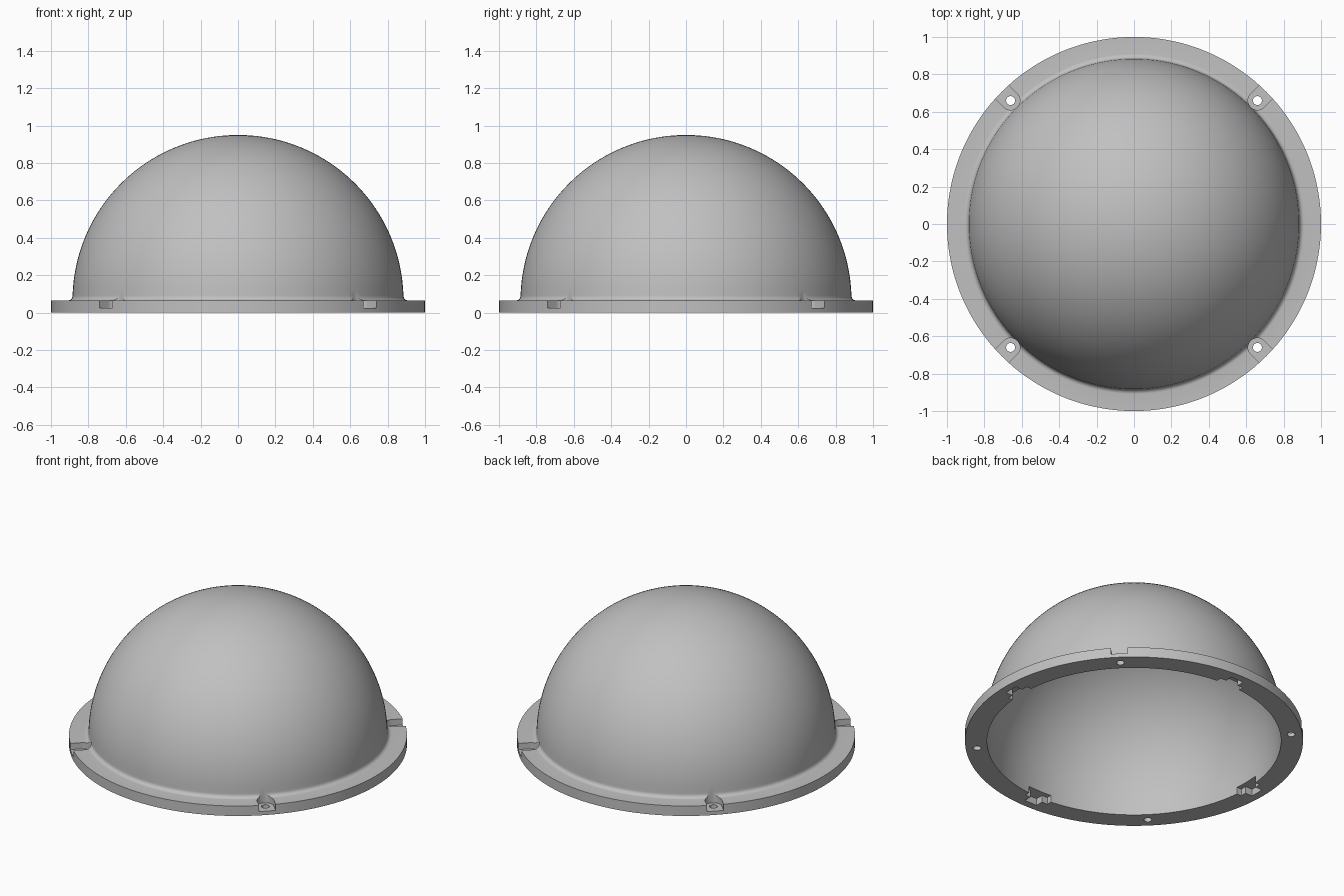
import bpy, bmesh
from math import sin, cos, pi, radians
from mathutils import Matrix

cube = bpy.data.objects.get("Cube")
if cube:
    bpy.data.objects.remove(cube, do_unlink=True)

grey = bpy.data.materials.new("light grey")
grey.use_nodes = True
colour = (0.53, 0.53, 0.53, 1)
grey.diffuse_color = colour
grey.node_tree.nodes["Principled BSDF"].inputs["Base Color"].default_value = colour

FLANGE = 0.065          # flange thickness, also the height of the sphere centre
OUTER, INNER = 0.885, 0.87
BOLT = 0.933            # bolt circle radius


def arc(cx, cz, r, a0, a1, n):
    """Points on an arc, angles in degrees."""
    steps = [radians(a0 + (a1 - a0) * i / n) for i in range(n + 1)]
    return [(cx + r * cos(a), cz + r * sin(a)) for a in steps]


def make_object(name, bm):
    bmesh.ops.recalc_face_normals(bm, faces=bm.faces)
    mesh = bpy.data.meshes.new(name)
    bm.to_mesh(mesh)
    bm.free()
    mesh.materials.append(grey)
    obj = bpy.data.objects.new(name, mesh)
    bpy.context.collection.objects.link(obj)
    return obj


def revolve(name, profile, steps):
    """Spin a closed section about the vertical axis."""
    bm = bmesh.new()
    verts = [bm.verts.new((x, 0, z)) for x, z in profile]
    edges = [bm.edges.new(pair) for pair in zip(verts, verts[1:])]
    bmesh.ops.spin(bm, geom=verts + edges, cent=(0, 0, 0), axis=(0, 0, 1),
                   angle=2 * pi, steps=steps, use_duplicate=False)
    bmesh.ops.remove_doubles(bm, verts=bm.verts, dist=1e-5)
    return make_object(name, bm)


def cut_four(target, name, outline, z0, z1, start):
    """Cut an extruded outline from the target at four places round the axis."""
    bm = bmesh.new()
    for k in range(4):
        turn = Matrix.Rotation(radians(start + 90 * k), 4, 'Z')
        face = bm.faces.new([bm.verts.new(turn @ Matrix.Translation((x, y, z0)).translation)
                             for x, y in outline])
        new = bmesh.ops.extrude_face_region(bm, geom=[face])["geom"]
        bmesh.ops.translate(bm, vec=(0, 0, z1 - z0),
                            verts=[v for v in new if isinstance(v, bmesh.types.BMVert)])
    cutter = make_object(name, bm)
    cutter.hide_render = True
    mod = target.modifiers.new(name, 'BOOLEAN')
    mod.operation = 'DIFFERENCE'
    mod.solver = 'EXACT'
    mod.object = cutter
    bpy.context.view_layer.objects.active = target
    bpy.ops.object.modifier_apply(modifier=name)
    bpy.data.objects.remove(cutter, do_unlink=True)


# Thin hollow dome with a filleted mounting flange
fillet = 0.025
section = [(0, FLANGE + INNER)]
section += arc(0, FLANGE, INNER, 90, 0, 40)[1:]
section += [(INNER, 0), (1, 0), (1, FLANGE)]
section += arc(OUTER + fillet, FLANGE + fillet, fillet, 270, 180, 6)
section += [p for p in arc(0, FLANGE, OUTER, 0, 90, 40) if p[1] > FLANGE + fillet][:-1]
section += [(0, FLANGE + OUTER)]
dome = revolve("dome_shell", section, 144)

# Screw seats open to the rim, with a through hole in each
seat = arc(BOLT, 0, 0.05, 90, 270, 16) + [(1.1, -0.05), (1.1, 0.05)]
cut_four(dome, "screw_seat", seat, 0.025, 0.14, 45)
cut_four(dome, "screw_hole", arc(BOLT, 0, 0.024, 0, 345, 23), -0.1, 0.1, 45)

# Stepped key recesses under the inner edge of the flange
half = [(0.84, 0.085), (0.9, 0.085), (0.9, 0.045), (0.95, 0.045)]
recess = half + [(x, -y) for x, y in reversed(half)]
cut_four(dome, "key_recess", recess, -0.1, 0.045, 0)

bpy.ops.object.select_all(action='DESELECT')
dome.select_set(True)
bpy.context.view_layer.objects.active = dome
bpy.ops.object.shade_smooth_by_angle(angle=radians(30))
